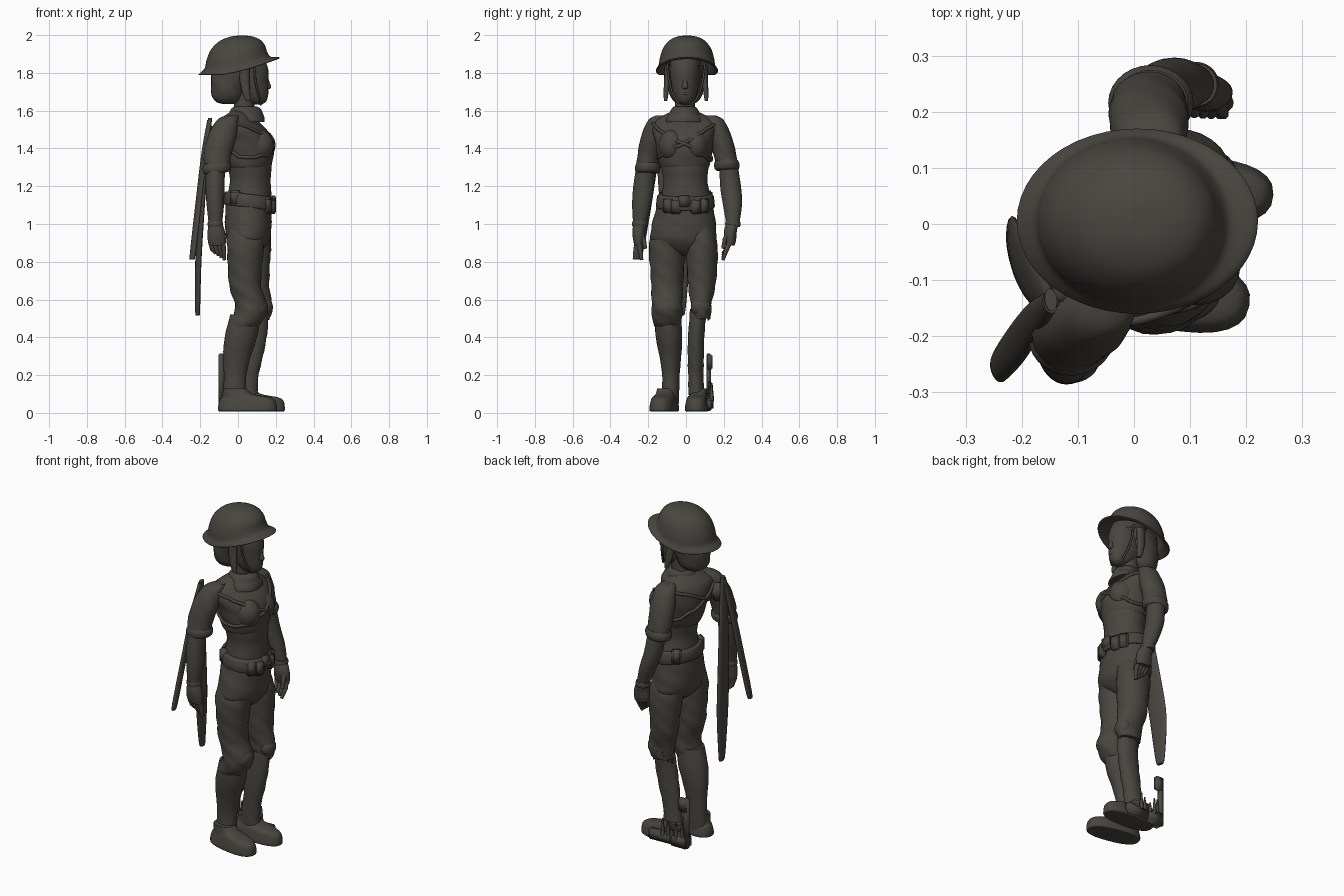
import bpy, bmesh, math, random
from mathutils import Vector
from mathutils.bvhtree import BVHTree

random.seed(4)
mat = bpy.data.materials.new("dark bronze grey")
mat.diffuse_color = (0.066, 0.061, 0.051, 1)


def finish(name, bm):
    bmesh.ops.recalc_face_normals(bm, faces=bm.faces)
    me = bpy.data.meshes.new(name)
    for f in bm.faces:
        f.smooth = len(f.verts) < 5
    bm.to_mesh(me)
    me.materials.append(mat)
    ob = bpy.data.objects.new(name, me)
    bpy.context.collection.objects.link(ob)
    return ob


def catmull(p, steps):
    out = []
    for i in range(len(p) - 1):
        a, b, c, d = p[max(i - 1, 0)], p[i], p[i + 1], p[min(i + 2, len(p) - 1)]
        for s in range(steps):
            t = s / steps
            out.append([0.5 * (2 * q + (r - o) * t + (2 * o - 5 * q + 4 * r - u) * t * t
                        + (3 * q - o - 3 * r + u) * t ** 3) for o, q, r, u in zip(a, b, c, d)])
    return out + [list(p[-1])]


def loft(name, rings, yaw=0.0, seg=28, steps=4, shear=0.0, power=1.0, wrinkle=0.0):
    """Stack of horizontal ellipses: (x, y, z, rx, ry)."""
    bm, prev = bmesh.new(), None
    rings = catmull(rings, steps)
    c, s = math.cos(yaw), math.sin(yaw)
    for x, y, z, rx, ry in rings:
        ring = []
        for i in range(seg):
            a = 2 * math.pi * i / seg
            w = 1 + wrinkle * math.sin(3 * a + z * 38) * math.sin(z * 27 + a)
            ca, sa = math.cos(a), math.sin(a)
            u = max(rx, .002) * w * math.copysign(abs(ca) ** power, ca)
            v = max(ry, .002) * w * math.copysign(abs(sa) ** power, sa)
            ring.append(bm.verts.new((x + u * c - v * s, y + u * s + v * c, z + shear * (x + u))))
        if prev:
            for i in range(seg):
                j = (i + 1) % seg
                bm.faces.new((prev[i], prev[j], ring[j], ring[i]))
        else:
            bm.faces.new(ring)
        prev = ring
    bm.faces.new(prev)
    return finish(name, bm)


def tube(name, pts, radii, closed=False):
    cu = bpy.data.curves.new(name, 'CURVE')
    cu.dimensions, cu.bevel_depth, cu.bevel_resolution, cu.use_fill_caps = '3D', 1, 2, True
    sp = cu.splines.new('POLY')
    sp.points.add(len(pts) - 1)
    for i, p in enumerate(pts):
        sp.points[i].co = (*p, 1)
        sp.points[i].radius = radii[min(i, len(radii) - 1)]
    sp.use_cyclic_u = closed
    sp.use_smooth = True
    cu.materials.append(mat)
    ob = bpy.data.objects.new(name, cu)
    bpy.context.collection.objects.link(ob)
    return ob


def ball(name, loc, scale):
    bm = bmesh.new()
    bmesh.ops.create_uvsphere(bm, u_segments=20, v_segments=12, radius=1)
    for v in bm.verts:
        v.co = Vector(loc) + Vector(a * b for a, b in zip(v.co, scale))
    return finish(name, bm)


def box(name, loc, size, yaw=0.0):
    bm = bmesh.new()
    bmesh.ops.create_cube(bm, size=1)
    bmesh.ops.scale(bm, vec=size, verts=bm.verts)
    bmesh.ops.bevel(bm, geom=bm.edges[:], offset=min(size) * .2, segments=2, affect='EDGES')
    ob = finish(name, bm)
    ob.location, ob.rotation_euler.z = loc, yaw
    return ob


# helmet: hollow dome, brim level at the back and swept up at the front
helmet = loft("helmet", [(0, .005, 1.93, .09, .08), (-.005, .005, 1.86, .14, .125), (-.005, .005, 1.815, .16, .142),
                         (.005, .005, 1.79, .205, .156), (.006, .005, 1.791, .215, .165),
                         (.005, .005, 1.803, .202, .16), (-.002, .005, 1.825, .174, .15), (-.006, .005, 1.87, .16, .143),
                         (0, .005, 1.925, .142, .126), (.01, .005, 1.97, .105, .092),
                         (.018, .005, 1.993, .052, .045), (.02, .005, 1.997, .004, .004)], seg=48)
for v in helmet.data.vertices:
    t = max(0, (v.co.x + .1) / .32)
    v.co.z += .088 * t ** 1.4 * min(1, max(0, (2 - v.co.z) / .2))
tube("helmet_crest", [(.13, .005, 1.935), (.1, .005, 1.965), (.06, .005, 1.987), (0, .005, 1.992),
                      (-.07, .005, 1.97), (-.12, .005, 1.925), (-.15, .005, 1.875)], [.006])

# head, face, hair
loft("head", [(.105, -.005, 1.632, .02, .02), (.09, -.005, 1.65, .06, .045), (.07, -.005, 1.69, .09, .064),
              (.06, -.005, 1.75, .1, .075), (.05, -.005, 1.82, .11, .082), (.03, -.005, 1.9, .1, .08)])
loft("nose", [(.153, -.005, 1.715, .014, .012), (.16, -.005, 1.725, .016, .016),
              (.152, -.005, 1.76, .012, .011), (.145, -.005, 1.79, .01, .01)], seg=12)
ball("lips", (.15, -.005, 1.69), (.012, .023, .009))
loft("hair", [(-.05, 0, 1.636, .03, .03), (-.052, 0, 1.645, .062, .06), (-.052, 0, 1.675, .084, .083),
              (-.046, 0, 1.72, .095, .095), (-.028, 0, 1.77, .113, .102), (.0, 0, 1.84, .13, .11)], wrinkle=.03)
for side in (-1, 1):
    tube("chin_strap", [(.085, side * .1, 1.85), (.092, side * .09, 1.76), (.105, side * .075, 1.70),
                        (.12, side * .045, 1.645), (.12, 0, 1.632)], [.006])
    loft("side_lock", [(.055, side * .108, 1.65, .012, .008), (.045, side * .106, 1.69, .02, .013),
                       (.035, side * .1, 1.76, .026, .016), (.035, side * .098, 1.84, .026, .016)], seg=12)

# neck and scarf
loft("neck", [(.02, -.005, 1.5, .07, .07), (.03, -.005, 1.6, .055, .054), (.04, -.005, 1.7, .055, .054)])
loft("scarf", [(.04, -.008, 1.54, .105, .105), (.042, -.008, 1.56, .1, .098), (.042, -.008, 1.585, .088, .08),
               (.042, -.008, 1.61, .076, .068), (.04, -.008, 1.622, .06, .056)], wrinkle=.05)

# torso and cropped shirt, turned slightly at the shoulders
TURN = -.3
loft("midriff", [(.06, 0, 1.08, .12, .145), (.062, 0, 1.16, .115, .128), (.065, -.003, 1.23, .108, .117),
                 (.062, -.005, 1.3, .115, .125), (.05, -.005, 1.4, .12, .13)], yaw=-.12)
shirt = loft("shirt", [(.056, -.008, 1.30, .117, .128), (.055, -.008, 1.32, .126, .136),
                       (.049, -.008, 1.38, .142, .145), (.038, -.008, 1.44, .146, .156),
                       (.02, -.008, 1.5, .128, .172), (.005, -.008, 1.54, .1, .165),
                       (.01, -.008, 1.57, .078, .125), (.02, -.008, 1.6, .05, .06)],
             yaw=TURN, seg=40, wrinkle=.02)
ball("bust", (.112, -.075, 1.415), (.078, .07, .085))
ball("bust", (.118, .048, 1.415), (.08, .07, .085))

# crossed straps laid on the shirt surface
bpy.context.view_layer.update()
tree = BVHTree.FromObject(shirt, bpy.context.evaluated_depsgraph_get())
for side in (-1, 1):
    pts = []
    for i in range(40):
        a = 2 * math.pi * i / 40
        x, y = .25 * math.cos(a), .25 * math.sin(a)
        hit, n, _, _ = tree.find_nearest((x + .04, y - .02, 1.45 + side * .5 * y))
        pts.append(hit + n * .004)
    tube("cross_strap", pts, [.009], closed=True)

# belt with pouches and buckle
loft("belt", [(.06, -.003, 1.095, .128, .148), (.06, -.003, 1.1, .136, .156), (.06, -.003, 1.155, .132, .15),
              (.06, -.003, 1.165, .122, .14)], steps=2, shear=-.12)
box("buckle", (.188, -.01, 1.12), (.025, .06, .06))
for a in (-.75, -.4, .4, .75, 2.2, -2.2):
    box("belt_pouch", (.06 + .126 * math.cos(a), .138 * math.sin(a), 1.12 - .03 * math.cos(a)),
        (.04, .055, .08), a)

# trousers
loft("hips", [(.06, -.008, .83, .03, .02), (.058, -.01, .86, .075, .08), (.055, -.014, .91, .112, .165),
              (.054, -.013, .97, .123, .172), (.055, -.008, 1.05, .122, .16), (.058, -.004, 1.12, .12, .146)],
     seg=40, wrinkle=.02)
loft("right_trouser", [(.045, -.09, 1.0, .085, .065), (.042, -.097, .93, .102, .087), (.04, -.1, .87, .1, .095),
                       (.036, -.1, .75, .09, .088),
                       (.04, -.1, .66, .083, .085), (.065, -.1, .59, .083, .084), (.07, -.1, .54, .085, .084),
                       (.05, -.1, .485, .08, .078), (.03, -.098, .455, .074, .068)], wrinkle=.05)
loft("left_trouser", [(.068, .07, 1.0, .08, .06), (.07, .077, .93, .1, .078), (.075, .083, .87, .1, .083),
                      (.08, .085, .75, .088, .078),
                      (.085, .083, .66, .08, .072), (.1, .08, .59, .078, .058), (.105, .08, .54, .074, .055),
                      (.1, .078, .5, .066, .05)], wrinkle=.05)
ball("right_knee_pad", (.105, -.1, .555), (.055, .07, .06))
ball("left_knee_pad", (.145, .078, .56), (.04, .052, .05))
# ragged hem around the left knee
for i in range(12):
    a = i * math.pi / 6
    x, y = .1 + .062 * math.cos(a), .078 + .046 * math.sin(a)
    tube("torn_hem", [(x, y, .55), (x, y, .5 - .03 * random.random())], [.012, .004])

# lower legs and boots
loft("right_shin", [(.04, -.096, .52, .08, .07), (.015, -.09, .4, .086, .07), (-.005, -.083, .3, .074, .057),
                    (-.015, -.08, .2, .06, .046), (-.018, -.082, .1, .06, .046), (-.018, -.085, .04, .06, .046)],
     wrinkle=.02)
loft("left_shin", [(.1, .065, .54, .06, .045), (.09, .055, .42, .065, .043), (.072, .052, .3, .062, .042),
                   (.055, .052, .2, .055, .04), (.045, .055, .1, .06, .042), (.05, .06, .04, .07, .045)],
     wrinkle=.05)
for name, x, y, yaw, w in (("right_boot", .05, -.115, -.2, .062), ("left_boot", .09, .058, -.04, .056)):
    loft(name, [(x, y, .008, .15, w), (x, y, .012, .157, w + .007), (x, y, .03, .158, w + .007),
                (x, y, .065, .15, w), (x - .008, y, .083, .128, w - .006), (x - .05, y + .008, .1, .082, w - .012),
                (x - .068, y + .012, .13, .06, w - .014)], yaw=yaw, steps=3, power=.8)
# loose torn fragments at the outside of the left boot
box("boot_fragment", (-.088, .12, .165), (.03, .025, .3))
box("boot_fragment", (-.07, .125, .27), (.05, .03, .08))
box("boot_fragment", (-.04, .11, .05), (.12, .07, .08))
box("boot_fragment", (.08, .12, .045), (.15, .04, .06), .05)
for i in range(6):
    x, y, z = -.09 + i * .03, .12 + .02 * random.random(), .06
    tube("torn_edge", [(x, y, z), (x, y, z + .05 + .06 * random.random())], [.013, .004])

# arms: sleeve, rolled cuff, forearm and hand
arms = {
    "right": ([(-.03, -.125, 1.575, .03, .03), (-.055, -.15, 1.55, .058, .05), (-.085, -.178, 1.46, .077, .06),
               (-.108, -.195, 1.37, .075, .06), (-.112, -.203, 1.32, .07, .06)],
              [(-.115, -.21, 1.36, .05, .045), (-.122, -.224, 1.2, .05, .055), (-.12, -.235, 1.1, .046, .05),
               (-.12, -.245, 1.0, .035, .035)],
              (-.115, -.25), (-.095, -.235), (.01, .035)),
    "left": ([(.03, .125, 1.575, .03, .03), (.03, .15, 1.55, .058, .05), (.027, .182, 1.46, .072, .06),
              (.026, .205, 1.37, .07, .06), (.03, .216, 1.32, .067, .058)],
             [(.03, .22, 1.36, .05, .045), (.05, .236, 1.2, .05, .055), (.08, .246, 1.1, .046, .05),
              (.11, .248, 1.0, .035, .034)],
             (.125, .235), (.13, .195), (.02, -.04)),
}
for side, (sleeve, fore, hand, tip, thumb) in arms.items():
    loft(side + "_sleeve", sleeve, wrinkle=.03)
    x, y = sleeve[-1][:2]
    loft(side + "_cuff", [(x, y, 1.28, .058, .052), (x, y, 1.288, .072, .064), (x, y, 1.315, .076, .067),
                          (x, y, 1.335, .066, .058)], steps=3, shear=.1)
    loft(side + "_forearm", fore)
    wx, wy = fore[-1][:2]
    loft(side + "_wristband", [(wx, wy, .985, .038, .038), (wx, wy, 1.0, .042, .041), (wx, wy, 1.015, .038, .038)])
    hx, hy = hand
    loft(side + "_hand", [(wx, wy, 1.01, .034, .032), (hx, hy, .96, .046, .034), (hx + .003, hy, .915, .048, .03),
                          (hx + .006, hy, .885, .042, .022)])
    for k in range(4):
        ox = (k - 1.5) * .021
        tube(side + "_finger", [(hx + ox, hy, .91), (hx + ox * .95 + .01, (hy + tip[1]) / 2, .865),
                                (tip[0] + ox * .7, tip[1], .845 - .012 * k)], [.014, .013, .009])
    tube(side + "_thumb", [(hx + thumb[0], hy, .96), (hx + .03, hy + thumb[1] * .7, .92),
                           (hx + .035, hy + thumb[1], .87)], [.016, .014, .009])

# two long flat scabbards hanging from the right shoulder blade
loft("short_scabbard", [(-.242, -.262, .815, .008, .014), (-.24, -.255, .84, .014, .027),
                        (-.21, -.215, 1.1, .014, .034), (-.178, -.17, 1.38, .013, .03),
                        (-.15, -.14, 1.55, .012, .02)], yaw=.3, seg=16)
loft("long_scabbard", [(-.212, -.03, .515, .008, .014), (-.214, -.034, .55, .013, .032),
                       (-.21, -.045, .8, .015, .06), (-.195, -.075, 1.05, .015, .06),
                       (-.172, -.11, 1.35, .013, .045), (-.148, -.135, 1.56, .011, .02)], yaw=.12, seg=16)
box("scabbard_mount", (-.125, -.12, 1.47), (.06, .06, .1), TURN)

# bake tubes to plain meshes
bpy.ops.object.select_all(action='DESELECT')
tubes = [o for o in bpy.context.scene.objects if o.type == 'CURVE']
for o in tubes:
    o.select_set(True)
bpy.context.view_layer.objects.active = tubes[0]
bpy.ops.object.convert(target='MESH')
